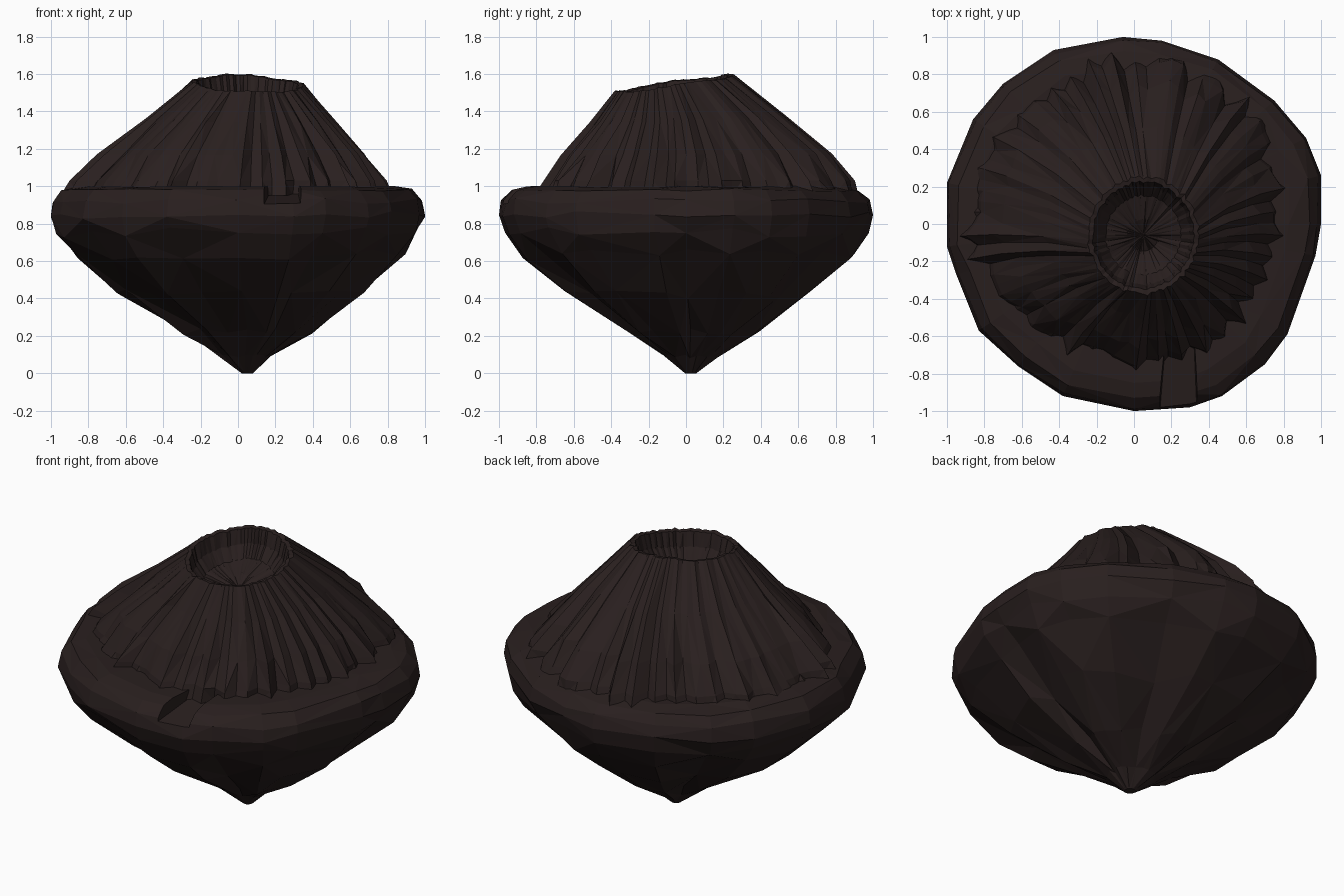
import bpy, bmesh, math, random
from mathutils import Vector

random.seed(5)
cube = bpy.data.objects.get("Cube")
if cube:
    bpy.data.objects.remove(cube)

rock = bpy.data.materials.new("dark brown rock")
rock.use_nodes = True
colour = (0.022, 0.0138, 0.0133, 1)
rock.diffuse_color = colour
rock.node_tree.nodes["Principled BSDF"].inputs["Base Color"].default_value = colour


def loft(name, rings):
    """Skin a closed solid through rings of points, with triangulated facets."""
    bm = bmesh.new()
    loops = [[bm.verts.new(p) for p in ring] for ring in rings]
    n = len(loops[0])
    for k, (a, b) in enumerate(zip(loops, loops[1:])):
        for i in range(n):
            j = (i + 1) % n
            if (i + k) % 2:
                bm.faces.new((a[i], a[j], b[j]))
                bm.faces.new((a[i], b[j], b[i]))
            else:
                bm.faces.new((a[i], a[j], b[i]))
                bm.faces.new((a[j], b[j], b[i]))
    for ring in (loops[0], loops[-1]):
        hub = bm.verts.new(sum((v.co for v in ring), Vector()) / n)
        for i in range(n):
            bm.faces.new((ring[i], hub, ring[(i + 1) % n]))
    bmesh.ops.recalc_face_normals(bm, faces=bm.faces)
    mesh = bpy.data.meshes.new(name)
    bm.to_mesh(mesh)
    bm.free()
    mesh.materials.append(rock)
    obj = bpy.data.objects.new(name, mesh)
    bpy.context.collection.objects.link(obj)
    return obj


# Floating island: uneven outline, pointed gullied underside, rounded rim
outline = [
    (1, 0), (1, 0.26), (0.92, 0.46), (0.75, 0.66), (0.45, 0.88), (0.15, 0.98),
    (-0.06, 1), (-0.43, 0.93), (-0.7, 0.75), (-0.86, 0.56), (-1, 0.22),
    (-1, -0.12), (-0.95, -0.27), (-0.83, -0.57), (-0.62, -0.76), (-0.38, -0.92),
    (0, -1), (0.3, -0.98), (0.47, -0.92), (0.7, -0.75), (0.82, -0.59), (0.97, -0.17)]
gullies = {0, 4, 8, 13, 15, 18}
# outline scale, height, centre shift, gully depth, jitter in scale, jitter in height
island_profile = [
    (0.03, 0.0, 0.05, 0, 0, 0),
    (0.14, 0.09, 0.04, 0.02, 0.01, 0.01),
    (0.345, 0.22, 0.05, 0.05, 0.02, 0.02),
    (0.66, 0.42, 0.02, 0.09, 0.02, 0.03),
    (0.885, 0.635, 0.01, 0.07, 0.02, 0.03),
    (0.97, 0.755, 0.0, 0.02, 0.012, 0.03),
    (1.0, 0.845, 0.0, 0, 0, 0.025),
    (0.985, 0.92, 0.0, 0, 0.008, 0.015),
    (0.935, 0.98, 0.0, 0, 0.012, 0.008),
    (0.84, 1.0, 0.0, 0, 0.015, 0.006),
    (0.5, 1.0, 0.0, 0, 0, 0),
]
rings = []
for scale, z, shift, depth, js, jz in island_profile:
    ring = []
    for i, (x, y) in enumerate(outline):
        s = scale - depth * (i in gullies) + random.uniform(-js, js)
        ring.append((shift + s * x, shift / 2 + s * y, z + random.uniform(-jz, jz)))
    rings.append(ring)
island = loft("floating_island", rings)

# Shallow channel cut through the front of the rim
channel = loft("channel_cutter", [
    [(0.13 - s, -1.1, z), (0.34 + s, -1.1, z),
     (0.32 + s, -0.62, z + 0.08), (0.17 - s, -0.62, z + 0.08)]
    for z, s in ((0.885, 0), (1.1, 0.02))])
channel.hide_render = True
channel.hide_viewport = True
cut = island.modifiers.new("channel", "BOOLEAN")
cut.operation = "DIFFERENCE"
cut.solver = "EXACT"
cut.object = channel

# Volcano cone: ridged flanks, tilted lip and a bowl-shaped crater
SIDES = 84
angles = [math.tau * i / SIDES for i in range(SIDES)]
ridge = [random.uniform(-1, 0.5) if i % 2 else random.uniform(-0.4, 1)
         for i in range(SIDES)]
lip = [0.5 * math.sin(4 * a + 1) + random.uniform(-0.4, 0.4) for a in angles]
# radius, height, blend from base to lip, ridge strength
cone_profile = [
    (0.84, 0.95, 0, 0.06),
    (0.80, 1.03, 0.1, 0.06),
    (0.685, 1.17, 0.3, 0.045),
    (0.49, 1.36, 0.65, 0.025),
    (0.295, 1.55, 1, 0.01),
    (0.27, 1.545, 1, 0.008),
    (0.25, 1.46, 1, 0.008),
    (0.20, 1.39, 1, 0.006),
    (0.08, 1.35, 1, 0),
]
rings = []
for r, z, t, strength in cone_profile:
    cx, cy = -0.06 + 0.11 * t, 0.065 - 0.125 * t * t
    ring = []
    for a, g, bump in zip(angles, ridge, lip):
        skew = 0.12 * (1 - t) * math.cos(a) * math.sin(a) ** 2
        rad = r + skew + strength * (g + random.uniform(-0.35, 0.35))
        tilt = 0.045 * math.sin(a) - 0.012 * math.cos(a) + 0.01 * bump
        ring.append((cx + rad * math.cos(a),
                     cy + rad * math.sin(a) * (0.98 + 0.08 * t),
                     z + tilt * t * t))
    rings.append(ring)
loft("volcano_cone", rings)
